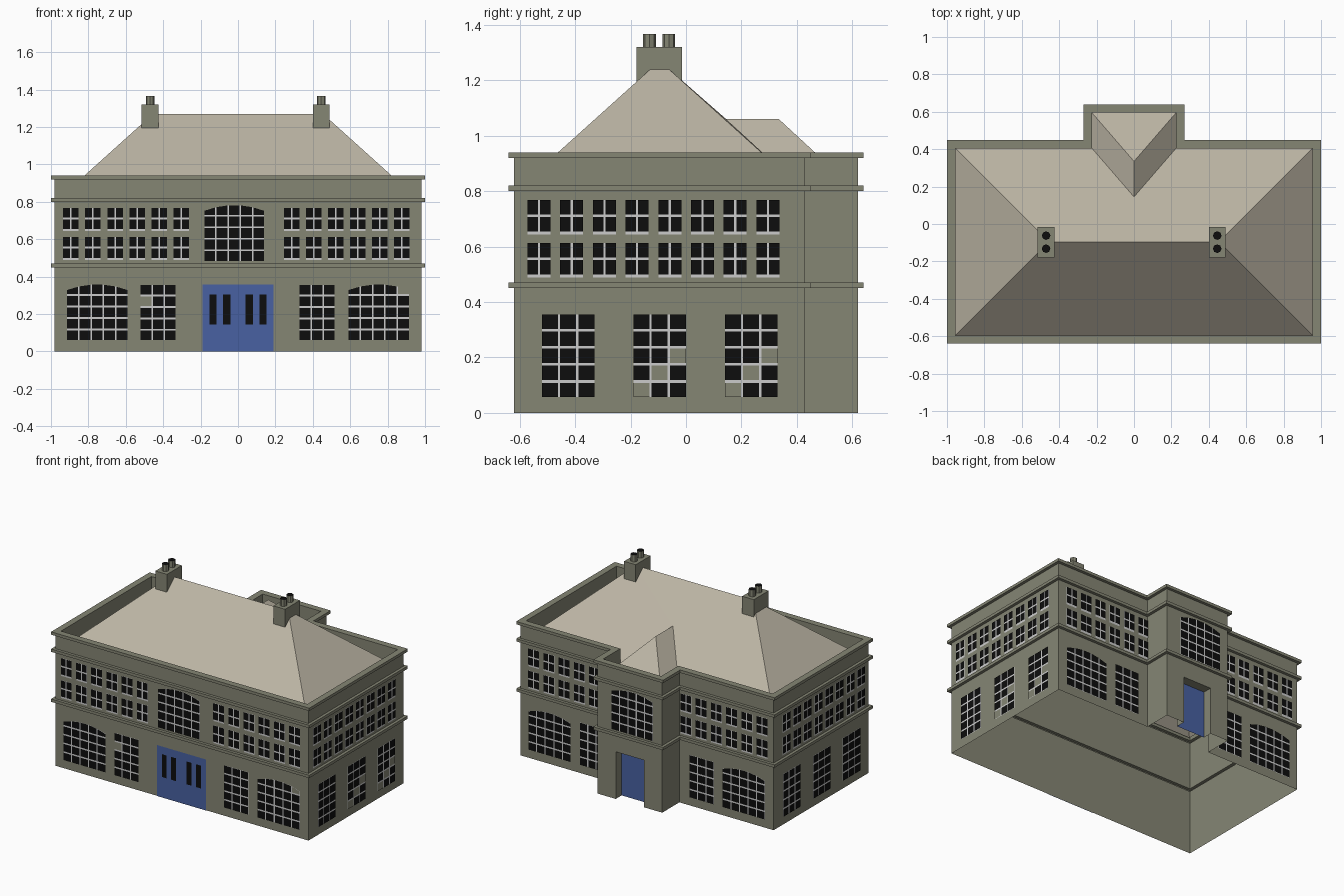
import bpy, bmesh, math
from mathutils import Vector

if "Cube" in bpy.data.objects:
    bpy.data.objects.remove(bpy.data.objects["Cube"])


def mat(name, rgb):
    m = bpy.data.materials.new(name)
    m.diffuse_color = (*rgb, 1)
    m.use_nodes = True
    m.node_tree.nodes["Principled BSDF"].inputs["Base Color"].default_value = m.diffuse_color
    return m


STONE = mat("stone", (0.235, 0.237, 0.175))
ROOF = mat("roof_tile", (0.50, 0.46, 0.37))
BLUE = mat("door_blue", (0.065, 0.12, 0.36))
BLACK = mat("glass_black", (0.004, 0.004, 0.004))
FRAME = mat("frame_grey", (0.60, 0.60, 0.60))


def finish(bm, name, mats):
    me = bpy.data.meshes.new(name)
    bm.to_mesh(me)
    bm.free()
    for m in mats:
        me.materials.append(m)
    ob = bpy.data.objects.new(name, me)
    bpy.context.collection.objects.link(ob)
    return ob


def face(bm, pts, normal, mi=0):
    """Add a face that looks along the given normal."""
    f = bm.faces.new([bm.verts.new(p) for p in pts])
    f.normal_update()
    if f.normal.dot(Vector(normal)) < 0:
        f.normal_flip()
    f.material_index = mi
    return f


# Walls: one profile with string courses, cornice and parapet, round a T outline
PORCH_W, PORCH_H, DOOR_Y = 0.11, 0.33, 0.555


def outline(o):
    x, y0, y1, ex, y2 = 0.98 + o, -0.62 - o, 0.43 + o, 0.25 + o, 0.62 + o
    return [(-x, y0), (x, y0), (x, y1), (ex, y1), (ex, y2), (PORCH_W, y2),
            (-PORCH_W, y2), (-ex, y2), (-ex, y1), (-x, y1)]


profile = [(0, 0), (0, PORCH_H), (0, 0.45), (0.02, 0.45), (0.02, 0.47), (0, 0.47),
           (0, 0.80), (0.02, 0.80), (0.02, 0.82), (0, 0.82), (0, 0.92), (0.02, 0.92),
           (0.02, 0.94), (-0.025, 0.94), (-0.025, 0.82)]
bm = bmesh.new()
rings = [[bm.verts.new((x, y, z)) for x, y in outline(o)] for o, z in profile]
for lev, (lo, hi) in enumerate(zip(rings, rings[1:])):
    for i in range(10):
        if lev == 0 and i == 5:      # rear porch opening
            continue
        j = (i + 1) % 10
        bm.faces.new((lo[i], lo[j], hi[j], hi[i]))
finish(bm, "walls", [STONE])

# Rear porch recess
bm = bmesh.new()
for s in (-1, 1):
    x = s * PORCH_W
    face(bm, [(x, 0.62, 0), (x, DOOR_Y, 0), (x, DOOR_Y, PORCH_H), (x, 0.62, PORCH_H)], (-s, 0, 0))
face(bm, [(-PORCH_W, 0.62, PORCH_H), (PORCH_W, 0.62, PORCH_H),
          (PORCH_W, DOOR_Y, PORCH_H), (-PORCH_W, DOOR_Y, PORCH_H)], (0, 0, -1))
finish(bm, "porch_recess", [STONE])
bm = bmesh.new()
face(bm, [(-PORCH_W, DOOR_Y, 0), (PORCH_W, DOOR_Y, 0),
          (PORCH_W, DOOR_Y, PORCH_H), (-PORCH_W, DOOR_Y, PORCH_H)], (0, 1, 0))
finish(bm, "rear_door", [BLUE])

# Hipped main roof and the small rear hip that runs into it
E, R = 0.82, 1.27
ridge_y, rx, ax, fy, by = -0.095, 0.455, 0.955, -0.595, 0.405
A, B, C, D = (-ax, fy, E), (ax, fy, E), (ax, by, E), (-ax, by, E)
L, K = (-rx, ridge_y, R), (rx, ridge_y, R)
v1, v2 = (0.225, by, E), (-0.225, by, E)
top, end = (0, 0.145, 1.06), (0, 0.335, 1.06)
c1, c2 = (0.225, 0.595, E), (-0.225, 0.595, E)
bm = bmesh.new()
for pts in ([A, B, K, L], [B, C, K], [D, A, L], [C, v1, top, K], [K, top, L],
            [top, v2, D, L], [v1, c1, end, top], [c2, v2, top, end], [c1, c2, end]):
    face(bm, pts, (0, 0, 1))
bmesh.ops.remove_doubles(bm, verts=bm.verts, dist=1e-5)
bmesh.ops.dissolve_limit(bm, angle_limit=0.01, verts=bm.verts, edges=bm.edges)
finish(bm, "roof", [ROOF])

# Chimneys, each with two pots
for side, cx in (("left", -0.47), ("right", 0.445)):
    bm = bmesh.new()
    g = bmesh.ops.create_cube(bm, size=1)
    for v in g["verts"]:
        v.co = (cx + v.co.x * 0.09, -0.097 + v.co.y * 0.164, 1.235 + v.co.z * 0.17)
    finish(bm, side + "_chimney", [STONE])
    bm = bmesh.new()
    for py in (-0.132, -0.062):
        g = bmesh.ops.create_cone(bm, cap_ends=True, segments=8, radius1=0.023,
                                  radius2=0.023, depth=0.055)
        for v in g["verts"]:
            v.co += Vector((cx, py, 1.3395))
    for f in bm.faces:
        f.material_index = int(f.normal.z > 0.9)
    finish(bm, side + "_chimney_pots", [STONE, BLACK])


# Windows: a light frame sheet with dark panes just in front
def window(bm, place, n, u0, u1, z0, z1, cols, rows, arch=0, sill=0, blank=()):
    mid, half = (u0 + u1) / 2, (u1 - u0) / 2

    def head(u):
        return z1 - arch * ((u - mid) / half) ** 2

    pw = (u1 - u0 + 0.008) / cols
    ph = (z1 - z0 + 0.010) / rows
    edge = [u0] + [u0 + pw * k - 0.004 for k in range(1, cols)] + [u1]
    face(bm, [place(u0, z0 - sill, 0.003), place(u1, z0 - sill, 0.003)]
         + [place(u, head(u), 0.003) for u in reversed(edge)], n, 0)
    for c in range(cols):
        a = u0 + c * pw
        b = a + pw - 0.008
        for r in range(rows):
            lo, hi = z0 + r * ph, z0 + (r + 1) * ph - 0.010
            face(bm, [place(a, lo, 0.006), place(b, lo, 0.006),
                      place(b, min(hi, head(b)), 0.006), place(a, min(hi, head(a)), 0.006)],
                 n, 2 if (c, r) in blank else 1)


def small_rows(bm, place, n, start, count):
    for k in range(count):
        u = start + k * 0.118
        for z in (0.50, 0.655):
            window(bm, place, n, u, u + 0.083, z, z + 0.113, 2, 2, sill=0.012)


WIN = [FRAME, BLACK, STONE]
for name, s, wall, mid_wall in (("front", -1, -0.62, -0.62), ("back", 1, 0.43, 0.62)):
    n = (0, s, 0)
    main = lambda u, z, d: (u, wall + s * d, z)
    centre = lambda u, z, d: (u, mid_wall + s * d, z)
    bm = bmesh.new()
    for start in (-0.935, 0.245):
        small_rows(bm, main, n, start, 6)
    for u in (-0.915, 0.59):
        gap = {(4, 4)} if s < 0 and u > 0 else ()
        window(bm, main, n, u, u + 0.325, 0.06, 0.358, 5, 5, arch=0.03, blank=gap)
    for u in (-0.52, 0.33):
        gap = {(0, 3)} if s < 0 and u < 0 else ()
        window(bm, main, n, u, u + 0.187, 0.06, 0.355, 3, 5, blank=gap)
    window(bm, centre, n, -0.18, 0.14, 0.485, 0.782, 5, 5, arch=0.03)
    finish(bm, name + "_windows", WIN)

for name, s in (("right", 1), ("left", -1)):
    n = (s, 0, 0)
    place = lambda u, z, d: (s * (0.98 + d), u, z)
    bm = bmesh.new()
    small_rows(bm, place, n, -0.572, 8)
    for k, u in enumerate((-0.52, -0.19, 0.14)):
        gap = {(2, 2), (1, 1), (0, 0)} if s > 0 and k > 0 else ()
        window(bm, place, n, u, u + 0.19, 0.057, 0.355, 3, 5, blank=gap)
    finish(bm, name + "_windows", WIN)

# Front double door with four slit lights
bm = bmesh.new()
for x0, x1, z0, z1, d, mi in [(-0.19, 0.19, 0, 0.357, 0.003, 0)] + [
        (c - 0.019, c + 0.019, 0.145, 0.305, 0.006, 1) for c in (-0.133, -0.06, 0.06, 0.133)]:
    y = -0.62 - d
    face(bm, [(x0, y, z0), (x1, y, z0), (x1, y, z1), (x0, y, z1)], (0, -1, 0), mi)
finish(bm, "front_door", [BLUE, BLACK])
